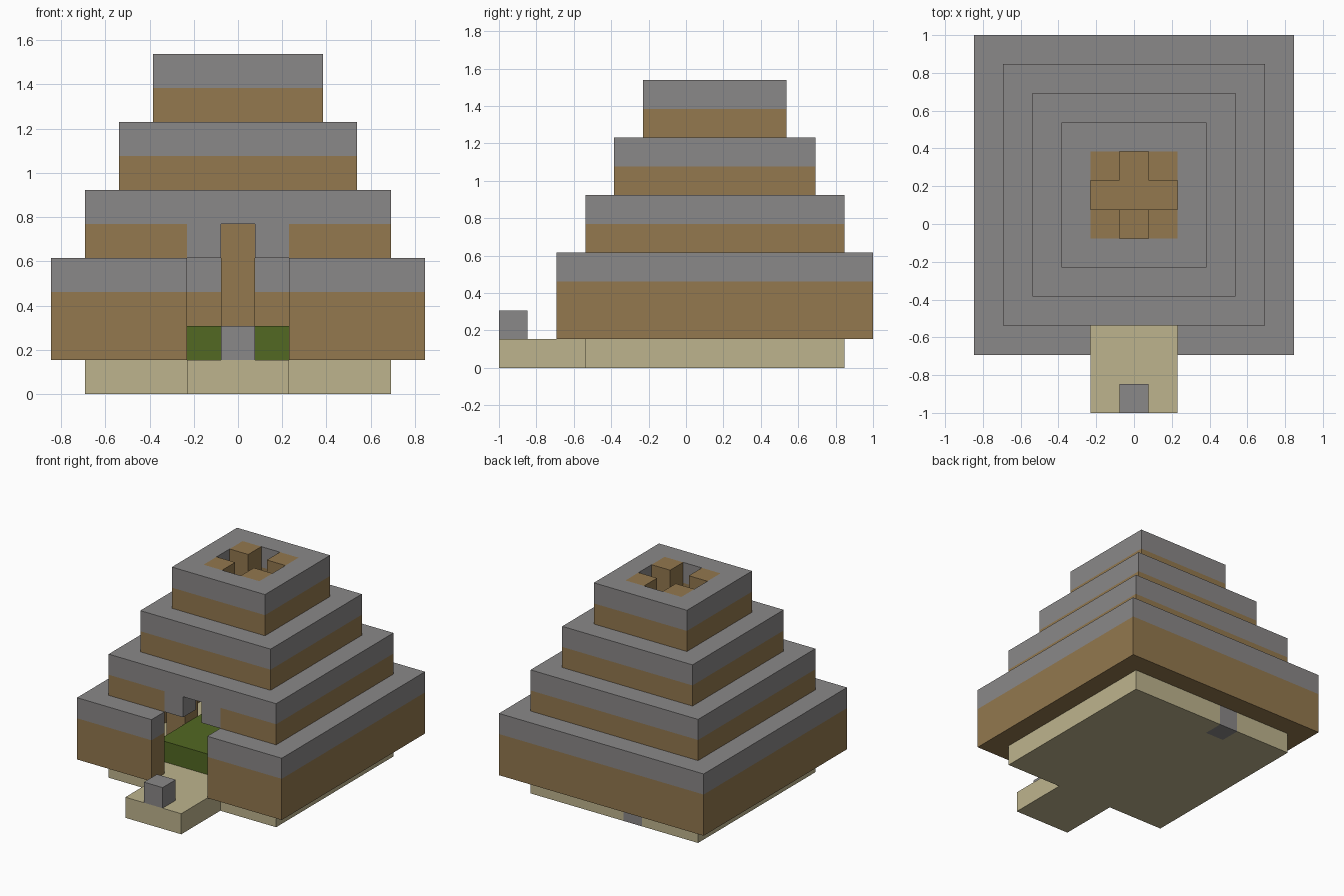
import bpy
import bmesh
import math
from mathutils import Vector

if "Cube" in bpy.data.objects:
    bpy.data.objects.remove(bpy.data.objects["Cube"])

UNIT = 2 / 13          # edge of one building block
cells = {}             # (x, y, z) -> (part, colour)


def linear(value):
    c = value / 255
    return c / 12.92 if c < 0.04045 else ((c + 0.055) / 1.055) ** 2.4


def make_material(name, rgb):
    mat = bpy.data.materials.new(name)
    colour = [linear(v) for v in rgb] + [1.0]
    mat.use_nodes = True
    mat.diffuse_color = colour
    bsdf = mat.node_tree.nodes["Principled BSDF"]
    bsdf.inputs["Base Color"].default_value = colour
    bsdf.inputs["Roughness"].default_value = 0.9
    return mat


materials = {
    "stone": make_material("stone grey", (138, 136, 136)),
    "wood": make_material("timber brown", (147, 120, 78)),
    "sand": make_material("sand", (190, 180, 141)),
    "grass": make_material("grass green", (82, 104, 34)),
}


def block_range(xs, ys, zs):
    """Cells from xs to the inclusive end, y and z half open."""
    return [(x, y, z) for x in range(xs[0], xs[1] + 1)
            for y in range(*ys) for z in range(*zs)]


def fill(part, colour, xs, ys, zs):
    for c in block_range(xs, ys, zs):
        cells[c] = (part, colour)


def carve(xs, ys, zs):
    for c in block_range(xs, ys, zs):
        cells.pop(c, None)


def tier(part, half, y0, z0, z1):
    """Hollow storey: brown wall with a grey top course."""
    y1 = y0 + 2 * half + 1
    fill(part, "wood", (-half, half), (y0, y1), (z0, z1 - 1))
    fill(part, "stone", (-half, half), (y0, y1), (z1 - 1, z1))
    carve((1 - half, half - 1), (y0 + 1, y1 - 1), (z0, z1))


# Ground slab, porch and the odd foundation stone
fill("foundation", "sand", (-4, 4), (3, 12), (0, 1))
fill("porch", "sand", (-1, 1), (0, 3), (0, 1))
fill("foundation_stone", "stone", (-1, -1), (11, 12), (0, 1))
fill("porch_post", "stone", (0, 0), (0, 1), (1, 2))

# Four stepped storeys
tier("ground_storey", 5, 2, 1, 4)
for i, name in enumerate(("second_storey", "third_storey", "top_storey")):
    tier(name, 4 - i, 3 + i, 4 + 2 * i, 6 + 2 * i)

# Entrance with a grey, notched lintel
carve((-1, 1), (2, 3), (1, 4))
fill("second_storey", "stone", (-1, 1), (3, 4), (4, 5))
carve((0, 0), (3, 4), (4, 5))

# Raised lawn, side columns and central pillar inside
fill("inner_lawn", "grass", (-2, 2), (4, 11), (1, 2))
for side in (-3, 3):
    fill("inner_column", "wood", (side, side), (6, 7), (1, 4))
fill("inner_pillar", "wood", (0, 0), (6, 9), (2, 7))

# Cross-shaped roof vent between four brown corner blocks
fill("vent_floor", "wood", (-1, 1), (6, 9), (7, 8))
carve((0, 0), (6, 7), (7, 8))
for x in (-1, 1):
    for y in (6, 8):
        fill("vent_corner", "wood", (x, x), (y, y + 1), (8, 10))


def build(part):
    """Mesh the exposed sides of every block in a part."""
    bm = bmesh.new()
    names = list(materials)
    for cell, (owner, colour) in cells.items():
        if owner != part:
            continue
        centre = Vector((cell[0], cell[1] + 0.5 - 6.5, cell[2] + 0.5))
        for axis in range(3):
            for sign in (-1, 1):
                n = Vector((0, 0, 0))
                n[axis] = sign
                if tuple(c + int(d) for c, d in zip(cell, n)) in cells:
                    continue
                u = Vector((0, 0, 0))
                u[(axis + 1) % 3] = 0.5
                v = n.cross(u)
                mid = centre + n * 0.5
                corners = (mid - u - v, mid + u - v, mid + u + v, mid - u + v)
                face = bm.faces.new([bm.verts.new(p * UNIT) for p in corners])
                face.material_index = names.index(colour)
    bmesh.ops.remove_doubles(bm, verts=bm.verts, dist=UNIT / 100)
    bmesh.ops.dissolve_limit(bm, angle_limit=math.radians(1), verts=bm.verts,
                             edges=bm.edges, delimit={"MATERIAL"})
    mesh = bpy.data.meshes.new(part)
    bm.to_mesh(mesh)
    bm.free()
    for mat in materials.values():
        mesh.materials.append(mat)
    bpy.context.collection.objects.link(bpy.data.objects.new(part, mesh))


for part in sorted({owner for owner, _ in cells.values()}):
    build(part)
